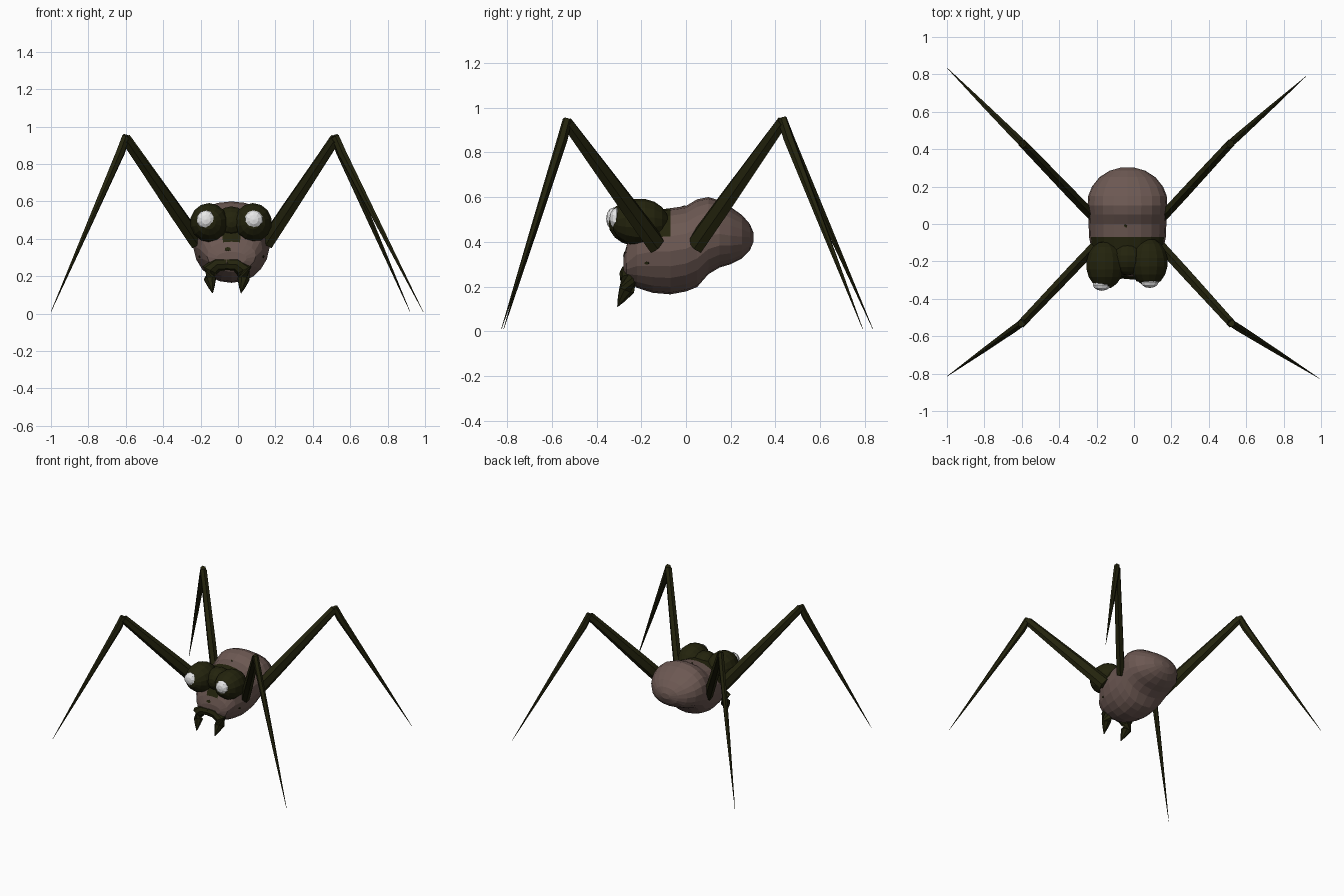
import bpy, math
from mathutils import Vector
from mathutils.bvhtree import BVHTree

if "Cube" in bpy.data.objects:
    bpy.data.objects.remove(bpy.data.objects["Cube"])


def material(name, rgb):
    m = bpy.data.materials.new(name)
    m.diffuse_color = (*rgb, 1)
    m.use_nodes = True
    m.node_tree.nodes["Principled BSDF"].inputs["Base Color"].default_value = m.diffuse_color
    return m


BROWN = material("dusty brown", (0.15, 0.098, 0.085))
DARK = material("dark olive", (0.017, 0.017, 0.004))
WHITE = material("eye white", (0.8, 0.8, 0.8))
CX = -0.035  # body centre line


def make(name, verts, faces, *mats):
    me = bpy.data.meshes.new(name)
    me.from_pydata(verts, [], faces)
    for m in mats:
        me.materials.append(m)
    ob = bpy.data.objects.new(name, me)
    bpy.context.collection.objects.link(ob)
    return ob


def skin(rings):
    """Faces and vertices joining equal-length rings, capped at both ends."""
    n = len(rings[0])
    verts = [v for r in rings for v in r]
    faces = [(i * n + j, i * n + (j + 1) % n, (i + 1) * n + (j + 1) % n, (i + 1) * n + j)
             for i in range(len(rings) - 1) for j in range(n)]
    last = len(verts) - n
    faces += [tuple(reversed(range(n))), tuple(range(last, last + n))]
    return verts, faces


def limb(name, stations, sides=6):
    """Tapered limb; each station is (point, half width, half depth)."""
    pts = [Vector(s[0]) for s in stations]
    rings = []
    for i, (p, w, d) in enumerate(stations):
        t = (pts[min(i + 1, len(pts) - 1)] - pts[max(i - 1, 0)]).normalized()
        side = t.cross(Vector((0, 0, 1))).normalized()
        up = side.cross(t)
        ring = []
        for k in range(sides):
            a = 2 * math.pi * k / sides
            ring.append(pts[i] + side * w * math.sin(a) + up * d * math.cos(a))
        rings.append(ring)
    return make(name, *skin(rings), DARK)


def ball(name, loc, size, mat, seg=14, rings=9, tilt=0):
    bpy.ops.mesh.primitive_uv_sphere_add(segments=seg, ring_count=rings, location=loc,
                                         rotation=(math.pi / 2, tilt, 0))
    ob = bpy.context.object
    ob.name = name
    ob.scale = (size[0], size[2], size[1])
    ob.data.materials.append(mat)
    return ob


# Body: rounded sections along y as (y, bottom, top, half width)
sections = [(-0.28, .26, .33, .08), (-0.265, .225, .385, .13), (-0.22, .195, .49, .165),
            (-0.15, .172, .54, .19), (-0.07, .165, .55, .205), (0.0, .178, .56, .208),
            (0.05, .198, .59, .21), (0.10, .255, .60, .213), (0.15, .285, .585, .21),
            (0.20, .30, .555, .19), (0.25, .325, .52, .15), (0.285, .36, .48, .095),
            (0.302, .40, .44, .035)]
rings = []
for y, lo, hi, w in sections:
    ring = []
    for k in range(20):
        a = 2 * math.pi * k / 20
        c, s = math.cos(a), math.sin(a)
        # widest part sits above the middle, underside is narrower
        narrow = 1 - 0.12 * max(0, -s) if y < 0.08 else 1
        ring.append((CX + w * narrow * math.copysign(abs(c) ** 0.9, c), y,
                     (lo + hi) / 2 + (hi - lo) / 2 * math.copysign(abs(s) ** 0.9, s)))
    rings.append(ring)
body = make("body", *skin(rings), BROWN, DARK)
for p in body.data.polygons:
    if p.center.y < -0.1 and p.center.z > 0.43:
        p.material_index = 1

# Dark brow with two bulging eye lobes and white eyes
ball("brow_bridge", (CX, -0.185, 0.49), (0.09, 0.09, 0.085), DARK)
for name, x, y, ex in (("left", -0.155, -0.22, -0.172), ("right", 0.08, -0.205, 0.084)):
    ball(name + "_eye_lobe", (x, y, 0.487), (0.103, 0.128, 0.106), DARK)
    ball(name + "_eye", (ex, y - 0.105, 0.503), (0.05, 0.032, 0.05), WHITE, 10, 6)

# Mouth arch with a downward fang on each side
for name, s in (("left", -1), ("right", 1)):
    mx = -0.06
    limb(name + "_fang", [((mx, -0.262, 0.265), .03, .034),
                          ((mx + s * 0.05, -0.262, 0.262), .035, .036),
                          ((mx + s * 0.092, -0.255, 0.232), .04, .044),
                          ((mx + s * 0.09, -0.265, 0.185), .034, .036),
                          ((mx + s * 0.082, -0.288, 0.145), .018, .02),
                          ((mx + s * 0.076, -0.306, 0.11), .002, .002)], 8)

# Legs: blade-like thigh, then a shin tapering to a needle
legs = {"front_left": ((-0.22, -0.13, 0.385), (-0.60, -0.53, 0.93), (-1.0, -0.815, 0.01)),
        "front_right": ((0.155, -0.13, 0.385), (0.52, -0.53, 0.93), (0.99, -0.825, 0.01)),
        "back_left": ((-0.22, 0.04, 0.385), (-0.595, 0.43, 0.935), (-1.0, 0.835, 0.01)),
        "back_right": ((0.155, 0.04, 0.385), (0.515, 0.43, 0.935), (0.92, 0.79, 0.01))}
for name, pts in legs.items():
    hip, knee, tip = map(Vector, pts)
    limb(name + "_thigh", [(hip, .03, .05), (hip.lerp(knee, 0.3), .03, .046),
                           (knee, .025, .03)])
    limb(name + "_shin", [(knee + Vector((0, 0, .015)), .02, .024),
                          (knee.lerp(tip, 0.08), .022, .026),
                          (knee.lerp(tip, 0.5), .014, .015), (tip, .001, .001)])

# Small dark marks laid on the skin, found by casting inward
tree = BVHTree.FromPolygons([v.co for v in body.data.vertices],
                            [p.vertices[:] for p in body.data.polygons])
marks = {"nose_mark": ((-0.055, -1, 0.345), (0, 1, 0), 0.018),
         "right_side_mark": ((1, -0.175, 0.305), (-1, 0, 0), 0.011),
         "left_side_mark": ((-1, -0.175, 0.305), (1, 0, 0), 0.011),
         "back_mark": ((-0.045, -0.01, 1), (0, 0, -1), 0.011)}
for name, (origin, direction, r) in marks.items():
    hit, normal, _, _ = tree.ray_cast(Vector(origin), Vector(direction))
    if hit:
        bpy.ops.mesh.primitive_cylinder_add(vertices=6, radius=r, depth=0.006, location=hit)
        mark = bpy.context.object
        mark.name = name
        mark.rotation_euler = normal.to_track_quat('Z', 'Y').to_euler()
        mark.scale.y = 0.6
        mark.data.materials.append(DARK)
